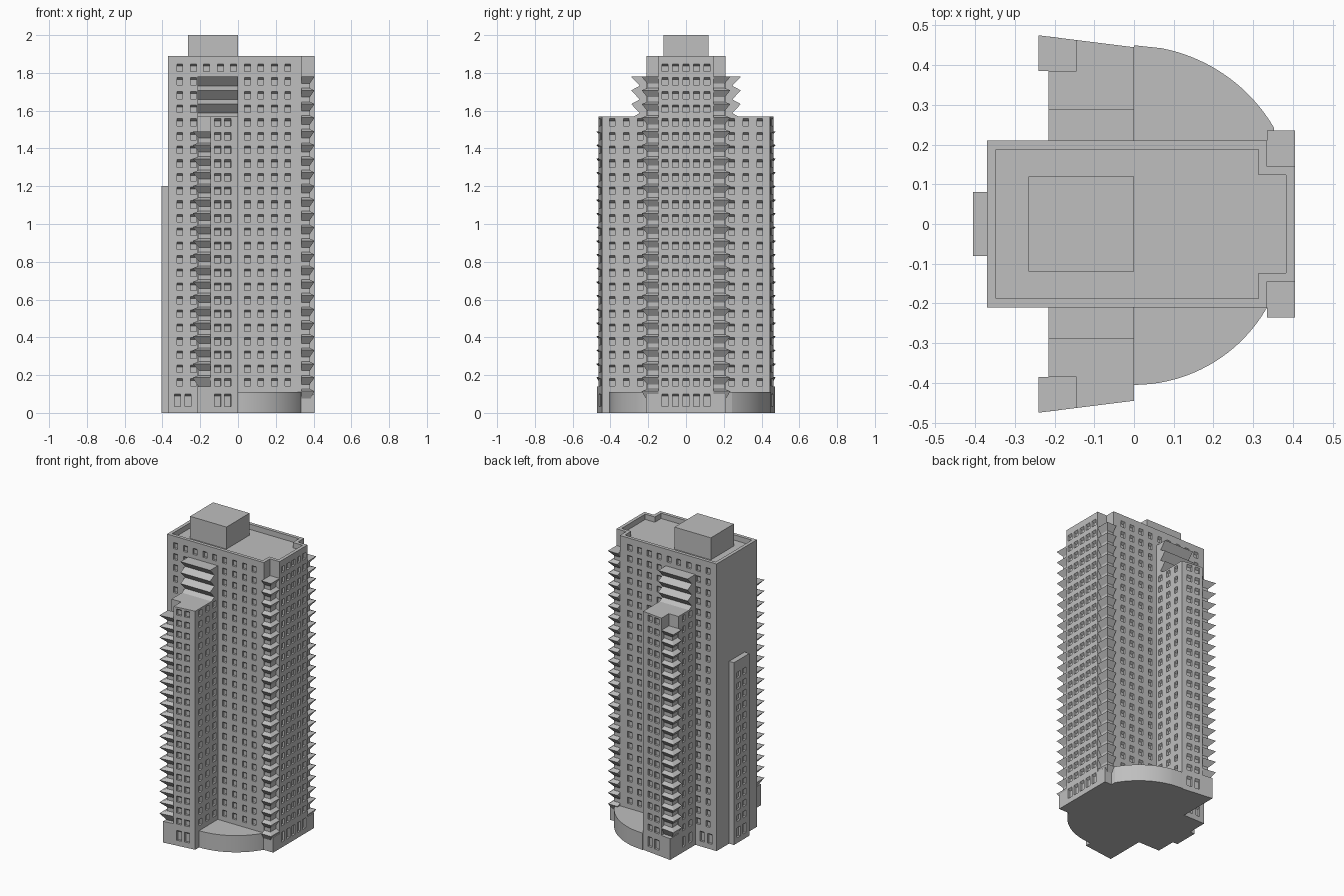
import bpy, bmesh, math
from mathutils import Vector

if "Cube" in bpy.data.objects:
    bpy.data.objects.remove(bpy.data.objects["Cube"])

concrete = bpy.data.materials.new("concrete_grey")
concrete.diffuse_color = (0.52, 0.52, 0.52, 1)
concrete.use_nodes = True
concrete.node_tree.nodes["Principled BSDF"].inputs["Base Color"].default_value = concrete.diffuse_color

PITCH = 0.0724
def floor_z(k):
    return 0.162 + PITCH * k

def rows(n, ground=False, half=0.02):
    r = [(floor_z(k) - half, floor_z(k) + half) for k in range(n)]
    return ([(0.035, 0.1)] if ground else []) + r

def finish(name, bm, mirror=False, smooth=False):
    bmesh.ops.remove_doubles(bm, verts=bm.verts, dist=1e-5)
    me = bpy.data.meshes.new(name)
    bm.to_mesh(me)
    bm.free()
    me.materials.append(concrete)
    ob = bpy.data.objects.new(name, me)
    bpy.context.collection.objects.link(ob)
    if mirror:
        m = ob.modifiers.new("mirror", 'MIRROR')
        m.use_axis = (False, True, False)
        m.use_mirror_merge = False
    if smooth:
        bpy.context.view_layer.objects.active = ob
        ob.select_set(True)
        bpy.ops.object.shade_smooth_by_angle(angle=math.radians(35))
        ob.select_set(False)
    return ob

def face(bm, pts):
    return bm.faces.new([bm.verts.new(p) for p in pts])

# Wall from a to b (outside on the right hand) with recessed, slope-headed windows
def wall(bm, a, b, z0, z1, cols=(), wrows=(), width=0.03, depth=0.014):
    a, b = Vector((*a, 0)), Vector((*b, 0))
    d = (b - a).normalized()
    inward = Vector((-d.y, d.x, 0)) * depth
    def P(s, z, deep=0):
        return a + d * s + Vector((0, 0, z)) + inward * deep
    spans = [(c - width / 2, c + width / 2) for c in cols]
    ss = [0] + [s for w in spans for s in w] + [(b - a).length]
    zs = [z0] + [z for r in wrows for z in r] + [z1]
    for i in range(len(ss) - 1):
        for j in range(len(zs) - 1):
            l, r, lo, hi = ss[i], ss[i + 1], zs[j], zs[j + 1]
            if i % 2 and j % 2:
                o = [P(l, lo), P(r, lo), P(r, hi), P(l, hi)]
                h = hi - 0.011
                n = [P(l, lo, 1), P(r, lo, 1), P(r, h, 1), P(l, h, 1)]
                face(bm, n)
                for k in range(4):
                    m = (k + 1) % 4
                    face(bm, [o[k], o[m], n[m], n[k]])
            else:
                face(bm, [P(l, lo), P(r, lo), P(r, hi), P(l, hi)])

# Closed solid through a list of (polygon, height) rings, bottom first
def loft(bm, rings):
    vs = [[bm.verts.new((x, y, z)) for x, y in poly] for poly, z in rings]
    fs = [bm.faces.new(vs[0][::-1]), bm.faces.new(vs[-1])]
    for lo, hi in zip(vs, vs[1:]):
        for k in range(len(lo)):
            m = (k + 1) % len(lo)
            fs.append(bm.faces.new([lo[k], lo[m], hi[m], hi[k]]))
    bmesh.ops.recalc_face_normals(bm, faces=fs)

def prism(bm, poly, z0, z1):
    loft(bm, [(poly, z0), (poly, z1)])

def rect(x0, x1, y0, y1):
    return [(x0, y0), (x1, y0), (x1, y1), (x0, y1)]

def mirrored(half):
    return half + [(x, -y) for x, y in reversed(half)]

TOP, WING_TOP = 1.89, 1.57

# Long tower sides, mirrored front to back
bm = bmesh.new()
wall(bm, (-.37, -.21), (-.215, -.21), 0, 0.11, [.05, .105], [(.035, .1)])
wall(bm, (-.37, -.21), (-.215, -.21), 0.11, TOP, [.062, .134], rows(24))
wall(bm, (-.215, -.21), (0, -.21), 1.5, TOP, [.048, .122, .191], [(1.807, 1.847)])
wall(bm, (0, -.21), (.335, -.21), 0, TOP, [.05, .121, .193, .263], rows(24))
wall(bm, (.335, -.21), (.335, -.145), 0, TOP)
wall(bm, (.335, -.145), (.405, -.145), 0, TOP)
finish("tower_side_walls", bm, mirror=True)

# Narrow tower ends
bm = bmesh.new()
wall(bm, (.405, -.145), (.405, .145), 0, TOP,
     [.145 + .0555 * k for k in range(-2, 3)], rows(24, True), width=.034)
wall(bm, (-.37, .21), (-.37, -.21), 0, TOP)
finish("tower_end_walls", bm)

# Roof deck, parapet and underside
outer = mirrored([(-.37, -.21), (.335, -.21), (.335, -.145), (.405, -.145)])
inner = mirrored([(-.348, -.188), (.313, -.188), (.313, -.123), (.383, -.123)])
bm = bmesh.new()
DECK = 1.855
for k in range(len(outer)):
    m = (k + 1) % len(outer)
    face(bm, [(*outer[k], TOP), (*outer[m], TOP), (*inner[m], TOP), (*inner[k], TOP)])
    face(bm, [(*inner[k], TOP), (*inner[m], TOP), (*inner[m], DECK), (*inner[k], DECK)])
face(bm, [(*p, DECK) for p in inner])
face(bm, [(*p, 0) for p in reversed(outer)])
finish("roof_parapet", bm)

bm = bmesh.new()
prism(bm, rect(-.265, 0, -.12, .12), 1.85, 2.0)
finish("roof_plant_room", bm)

# Rear service shaft with windows
bm = bmesh.new()
wall(bm, (-.405, .08), (-.405, -.08), 0, 1.2, [.05, .11], rows(14, True), width=.034)
wall(bm, (-.405, -.08), (-.37, -.08), 0, 1.2)
wall(bm, (-.37, .08), (-.405, .08), 0, 1.2)
for z, s in ((1.2, 1), (0, -1)):
    face(bm, [(x, y, z) for x, y in rect(-.405, -.37, -.08, .08)[::s]])
finish("service_shaft", bm)

# Side wings with a notched outer corner
wing = [(-.215, -.21), (-.215, -.385), (-.145, -.385), (-.145, -.463), (0, -.445), (0, -.21)]
bm = bmesh.new()
wall(bm, wing[0], wing[1], 0, WING_TOP, [.05, .12], rows(20, True))
wall(bm, wing[1], wing[2], 0, WING_TOP)
wall(bm, wing[2], wing[3], 0, WING_TOP)
wall(bm, wing[3], wing[4], 0, WING_TOP, [.038, .092], rows(20, True), width=.034)
wall(bm, wing[4], wing[5], 0, WING_TOP, [.055, .128, .202], rows(20))
face(bm, [(*p, WING_TOP) for p in wing])
face(bm, [(*p, 0) for p in reversed(wing)])
finish("wing", bm, mirror=True)

# Stacked balconies: flared parapets narrowing to each floor below
def balconies(name, wide, narrow, first, last):
    bm = bmesh.new()
    rings = [(narrow, floor_z(first) - 0.025)]
    for k in range(first, last + 1):
        z = floor_z(k) + 0.025
        if k > first:
            rings.append((narrow, z - 0.036))
        rings.append((wide, z))
        if k < last:
            rings.append((narrow, z + 0.012))
    loft(bm, rings)
    finish(name, bm, mirror=True)

balconies("tower_corner_balconies", rect(.335, .405, -.235, -.145),
          rect(.335, .38, -.205, -.145), -1, 22)
balconies("wing_corner_balconies",
          [(-.24, -.475), (-.145, -.463), (-.145, -.385), (-.24, -.385)],
          [(-.208, -.44), (-.145, -.435), (-.145, -.385), (-.208, -.385)], 0, 18)

# Solid ground-floor corners below the balconies
bm = bmesh.new()
prism(bm, rect(.335, .405, -.212, -.145), 0, 0.1)
prism(bm, [(-.215, -.472), (-.145, -.463), (-.145, -.385), (-.215, -.385)], 0, 0.14)
finish("corner_bases", bm, mirror=True)

# Flared terraces above each wing
bm = bmesh.new()
rings = [(rect(-.215, 0, -.29, -.2), 1.562)]
for k in (20, 21, 22):
    z = floor_z(k) + 0.025
    rings += [(rect(-.215, 0, -.245, -.2), z - 0.048), (rect(-.215, 0, -.29, -.2), z)]
loft(bm, rings)
finish("upper_terraces", bm, mirror=True)

# Curved podium halves
def arc(cx, cy, r, x0, x1, n=24):
    xs = [x0 + (x1 - x0) * math.sin(k / n * math.pi / 2) for k in range(n + 1)]
    return [(x, cy + math.sqrt(r * r - (x - cx) ** 2)) for x in xs]

bm = bmesh.new()
prism(bm, [(0, .1), (0, .45)] + arc(-.01, .03, .42, .07, .352) + [(.352, .1)], 0, 0.11)
finish("back_podium", bm, smooth=True)
bm = bmesh.new()
prism(bm, [(x, -y) for x, y in [(0, .1)] + arc(0, .02, .385, 0, .335) + [(.335, .1)]], 0, 0.11)
finish("front_podium", bm, smooth=True)
